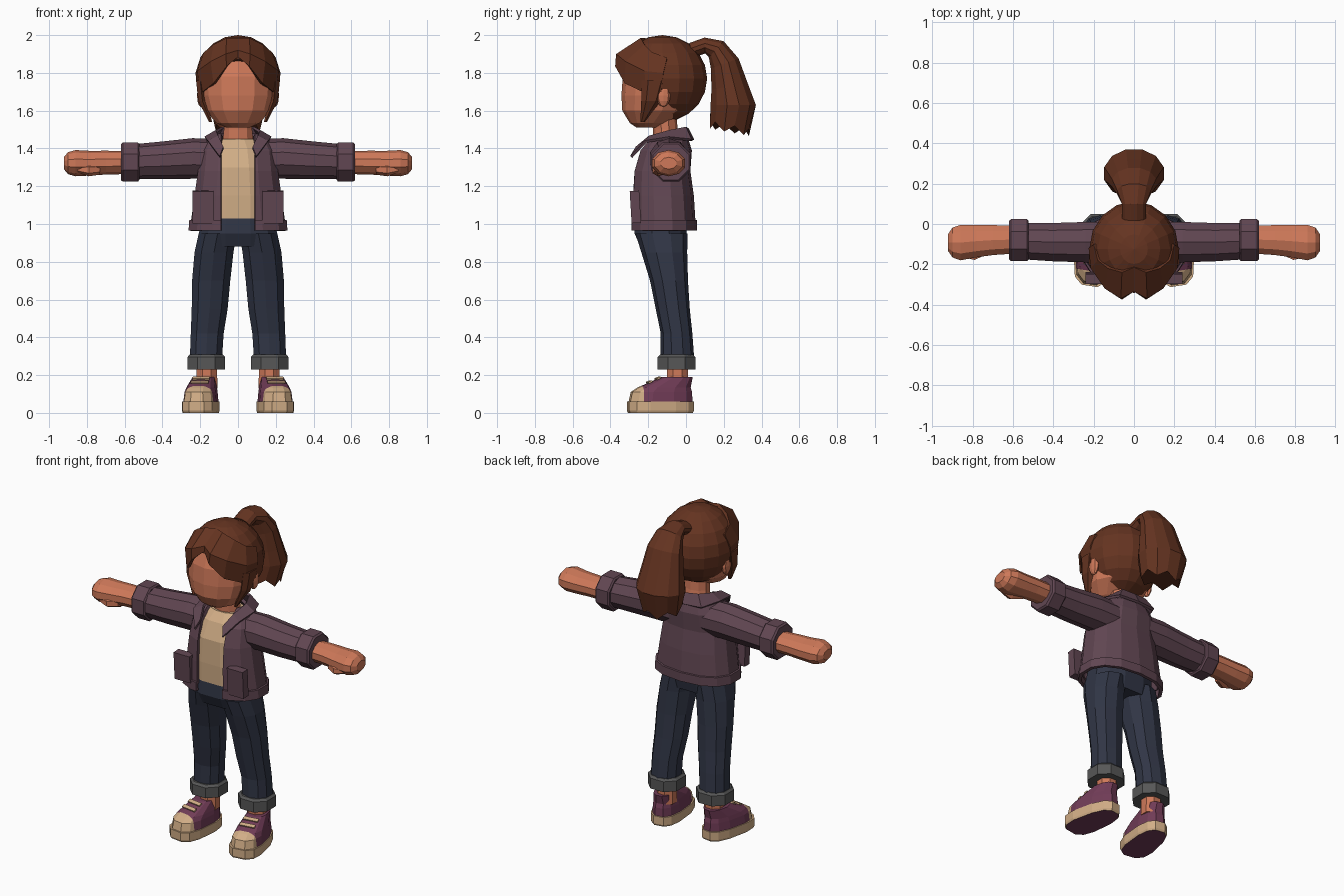
import bpy, bmesh, math
from mathutils import Vector, Matrix

if "Cube" in bpy.data.objects:
    bpy.data.objects.remove(bpy.data.objects["Cube"])

def mat(name, *c):
    m = bpy.data.materials.new(name)
    m.diffuse_color = (*c, 1)
    m.use_nodes = True
    m.node_tree.nodes["Principled BSDF"].inputs["Base Color"].default_value = m.diffuse_color
    return m

SKIN = mat("skin", .62, .19, .10)
HAIR = mat("brown hair", .13, .034, .015)
JACKET = mat("plum jacket", .12, .062, .085)
DENIM = mat("dark denim", .030, .036, .060)
BEIGE = mat("beige", .64, .42, .24)
GREY = mat("grey cuff", .095, .095, .095)
SHOE = mat("purple shoe", .165, .045, .095)
X, Y, Z = Vector((1, 0, 0)), Vector((0, 1, 0)), Vector((0, 0, 1))

def finish(name, bm, mats, mirror=False, thick=0):
    me = bpy.data.meshes.new(name)
    bm.to_mesh(me)
    bm.free()
    ob = bpy.data.objects.new(name, me)
    bpy.context.collection.objects.link(ob)
    for m in mats:
        me.materials.append(m)
    if thick:
        s = ob.modifiers.new("thickness", 'SOLIDIFY')
        s.thickness, s.offset = thick, -1
    if mirror:
        ob.modifiers.new("mirror", 'MIRROR').merge_threshold = .0005
    return ob

def loft(pts, a=X, t=None, n=10, p=1.0, caps=True):
    """Rings (x, y, z, ra, rb) joined along a path; t fixes the ring normal."""
    bm, rings = bmesh.new(), []
    k = math.cos(math.pi / n) ** p
    for i, (x, y, z, ra, rb) in enumerate(pts):
        d = t or (Vector(pts[min(i + 1, len(pts) - 1)][:3]) - Vector(pts[max(i - 1, 0)][:3])).normalized()
        b, ring = d.cross(a), []
        for j in range(n):
            w = (j + .5) * 2 * math.pi / n
            c, s = math.cos(w), math.sin(w)
            c, s = math.copysign(abs(c) ** p, c) / k, math.copysign(abs(s) ** p, s) / k
            ring.append(bm.verts.new(Vector((x, y, z)) + a * ra * c + b * rb * s))
        rings.append(ring)
    for r, q in zip(rings, rings[1:]):
        for j in range(n):
            bm.faces.new((r[j], r[(j + 1) % n], q[(j + 1) % n], q[j]))
    if caps:
        bm.faces.new(rings[0][::-1])
        bm.faces.new(rings[-1])
    bmesh.ops.recalc_face_normals(bm, faces=bm.faces[:])
    return bm

def sheet(rows):
    bm = bmesh.new()
    g = [[bm.verts.new(v) for v in r] for r in rows]
    for r, q in zip(g, g[1:]):
        for j in range(len(r) - 1):
            bm.faces.new((r[j], r[j + 1], q[j + 1], q[j]))
    return bm

def cut(bm, co, no):
    bmesh.ops.bisect_plane(bm, geom=bm.verts[:] + bm.edges[:] + bm.faces[:], plane_co=co, plane_no=no)

def drop(bm, rule):
    bad = [f for f in bm.faces if rule(f.calc_center_median())]
    bmesh.ops.delete(bm, geom=bad, context='FACES')

def ball(c, r, u=14, v=9):
    bm = bmesh.new()
    bmesh.ops.create_uvsphere(bm, u_segments=u, v_segments=v, radius=1,
                              matrix=Matrix.Translation(c) @ Matrix.Diagonal((*r, 1)))
    return bm

def box(c, size, rot=0):
    bm = bmesh.new()
    bmesh.ops.create_cube(bm, size=1, matrix=Matrix.Translation(c) @ Matrix.Rotation(rot, 4, 'X')
                          @ Matrix.Diagonal((*size, 1)))
    return bm

# Head, ears and neck
finish("head", loft([(0, -.20, 1.51, .06, .06), (0, -.195, 1.535, .115, .10), (0, -.165, 1.60, .172, .168),
                     (0, -.15, 1.68, .195, .187), (0, -.14, 1.78, .20, .19), (0, -.13, 1.88, .165, .165),
                     (0, -.13, 1.95, .08, .08)], t=Z, n=14), [SKIN])
finish("ear", ball((.197, -.12, 1.68), (.02, .038, .06), 8, 6), [SKIN], True)
finish("neck", loft([(0, -.10, 1.40, .085, .07), (0, -.11, 1.50, .075, .062), (0, -.12, 1.62, .075, .065)],
                    t=Z), [SKIN])

# Hair cap, trimmed along the hairline
bm = ball((0, -.125, 1.77), (.222, .237, .23), 16, 10)
cut(bm, (0, -.08, 1.6), Y)
cut(bm, (0, -.16, 1.70), (0, 1, 1))
drop(bm, lambda c: c.y < -.08 and c.z < 1.70 - (c.y + .16))
finish("hair_cap", bm, [HAIR], thick=.02)

# Parted fringe and side locks
finish("fringe", sheet([
    [(0, -.335, 1.885), (.06, -.375, 1.835), (.13, -.325, 1.745), (.20, -.21, 1.69), (.215, -.13, 1.70)],
    [(0, -.335, 1.92), (.065, -.37, 1.90), (.145, -.32, 1.86), (.215, -.22, 1.81), (.225, -.12, 1.80)],
    [(0, -.215, 1.985), (.06, -.24, 1.985), (.13, -.22, 1.95), (.18, -.18, 1.91), (.20, -.10, 1.88)]]),
    [HAIR], True, .02)
finish("side_lock", loft([(.20, -.165, 1.76, .022, .06), (.188, -.185, 1.65, .022, .045),
                          (.145, -.23, 1.54, .008, .01)], t=-Z, n=6), [HAIR], True)

# Ponytail with a ragged end
bm = loft([(0, .03, 1.92, .06, .04), (0, .10, 1.945, .06, .042), (0, .16, 1.925, .085, .058),
           (0, .205, 1.85, .11, .078), (0, .23, 1.73, .13, .097), (0, .25, 1.63, .148, .12),
           (0, .23, 1.525, .115, .105)], n=12)
for v in list(bm.verts)[-12::2]:
    v.co.z -= .04
finish("ponytail", bm, [HAIR])

# Shirt
finish("shirt", loft([(0, -.13, 1.03, .20, .137), (0, -.13, 1.15, .20, .14), (0, -.13, 1.30, .18, .135),
                      (0, -.11, 1.40, .15, .115), (0, -.10, 1.45, .10, .08)], t=Z, n=12, p=.85), [BEIGE])

# Open jacket with hem band
bm = loft([(0, -.12, .965, .262, .175), (0, -.12, 1.02, .258, .175), (0, -.12, 1.022, .248, .166),
           (0, -.125, 1.15, .23, .163), (0, -.13, 1.28, .212, .15), (0, -.11, 1.39, .20, .138),
           (0, -.095, 1.45, .16, .105), (0, -.09, 1.48, .10, .08)], t=Z, n=14, p=.85, caps=False)
for s in (-1, 1):
    cut(bm, (s * .09, 0, 0), X)
drop(bm, lambda c: abs(c.x) < .09 and c.y < -.1)
finish("jacket_body", bm, [JACKET], thick=.02)
finish("pocket", box((.185, -.268, 1.09), (.11, .05, .17), .06), [JACKET], True)
finish("collar", sheet([
    [(0, .03, 1.44), (.12, .02, 1.44), (.17, -.09, 1.45), (.155, -.21, 1.43), (.095, -.285, 1.35)],
    [(0, 0, 1.50), (.08, -.01, 1.505), (.11, -.09, 1.485), (.10, -.19, 1.455), (.075, -.255, 1.40)]]),
    [JACKET], True, .015)

# Sleeves, cuffs, hands
finish("sleeve", loft([(.10, -.09, 1.345, .10, .10), (.24, -.09, 1.347, .10, .102), (.40, -.09, 1.337, .095, .095),
                       (.55, -.085, 1.33, .09, .088)], a=Y, t=X), [JACKET], True)
finish("sleeve_cuff", loft([(.522, -.08, 1.328, .095, .095), (.53, -.08, 1.328, .104, .104),
                            (.61, -.08, 1.328, .104, .104), (.62, -.08, 1.328, .095, .095)], a=Y, t=X, n=8),
       [JACKET], True)
finish("hand", loft([(.60, -.077, 1.325, .07, .058), (.70, -.08, 1.325, .074, .06), (.78, -.085, 1.322, .08, .062),
                     (.86, -.092, 1.322, .088, .066), (.90, -.092, 1.322, .074, .055),
                     (.922, -.092, 1.322, .042, .03)], a=Y, t=X), [SKIN], True)
finish("thumb", loft([(.73, -.12, 1.29, .03, .025), (.79, -.148, 1.285, .03, .028), (.85, -.15, 1.29, .015, .015)],
                     a=Y, t=X, n=6), [SKIN], True)

# Trousers and turn-ups
finish("trouser_seat", loft([(0, -.13, 1.05, .19, .135), (0, -.135, .95, .207, .138), (0, -.125, .88, .20, .115)],
                            t=Z, n=12, p=.85), [DENIM])
finish("trouser_leg", loft([(.17, -.045, .28, .085, .085), (.163, -.05, .42, .087, .08), (.15, -.07, .55, .095, .086),
                            (.142, -.09, .70, .101, .096), (.127, -.115, .85, .103, .116),
                            (.108, -.13, .95, .10, .132)], t=Z, p=.9), [DENIM], True)
finish("turn_up", loft([(.168, -.05, .23, .10, .10), (.168, -.05, .295, .10, .10), (.168, -.05, .308, .088, .088)],
                       t=Z, n=8, p=.9), [GREY], True)
finish("ankle", loft([(.165, -.045, .13, .056, .056), (.165, -.045, .26, .054, .054)], t=Z, n=8), [SKIN], True)

# Shoes: built straight, tapered to the heel and turned outwards
def place(bm):
    for v in bm.verts:
        v.co.x *= 1 - .7 * v.co.y
    bm.transform(Matrix.Translation((.193, -.135, 0)) @ Matrix.Rotation(math.radians(9), 4, 'Z'))
    return bm

bm = loft([(0, 0, 0, .086, .168), (0, 0, .012, .09, .174), (0, 0, .06, .09, .174)], t=Z, n=12, p=.7)
bm.normal_update()
for f in bm.faces:
    f.material_index = 1 if f.normal.z < -.5 else 0
finish("sole", place(bm), [BEIGE, SHOE], True)
bm = loft([(0, 0, .05, .086, .168), (0, .005, .11, .08, .16), (0, .02, .135, .075, .138),
           (0, .09, .19, .06, .08)], t=Z, n=12, p=.8)
cut(bm, (0, -.10, 0), Y)
for f in bm.faces:
    f.material_index = 1 if f.calc_center_median().y < -.10 else 0
finish("shoe_upper", place(bm), [SHOE, BEIGE], True)
for i, (y, z) in enumerate([(-.06, .164), (-.015, .183)]):
    finish("lace_%d" % (i + 1), place(box((0, y, z), (.09, .022, .009), .42)), [BEIGE], True)
